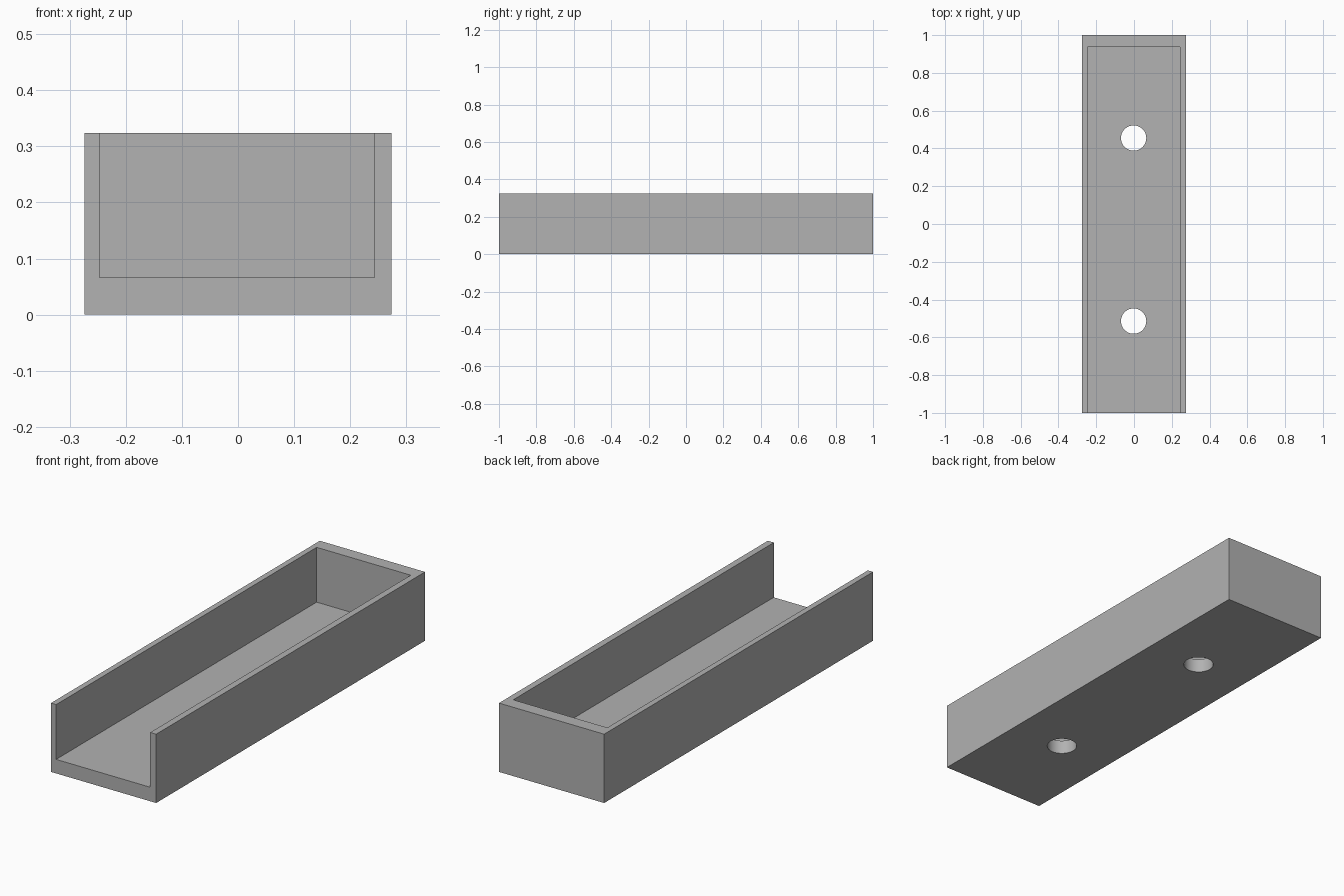
import bpy
import math

default = bpy.data.objects.get("Cube")
if default:
    bpy.data.objects.remove(default, do_unlink=True)

HALF_W, HALF_L, HEIGHT = 0.274, 1.0, 0.324
FLOOR = 0.066
INNER_LEFT, INNER_RIGHT, INNER_BACK = 0.243, -0.247, 0.938
HOLE_RADIUS = 0.067

grey = bpy.data.materials.new("plain grey")
grey.use_nodes = True
colour = (0.445, 0.445, 0.445, 1)
grey.diffuse_color = colour
grey.node_tree.nodes["Principled BSDF"].inputs["Base Color"].default_value = colour


def box(name, low, high):
    centre = [(a + b) / 2 for a, b in zip(low, high)]
    bpy.ops.mesh.primitive_cube_add(size=1, location=centre)
    obj = bpy.context.object
    obj.name = name
    obj.scale = [b - a for a, b in zip(low, high)]
    bpy.ops.object.transform_apply(location=True, rotation=False, scale=True)
    obj.data.materials.append(grey)
    return obj


def cut(target, cutter):
    cutter.hide_render = True
    mod = target.modifiers.new("cut", "BOOLEAN")
    mod.operation = "DIFFERENCE"
    mod.solver = "EXACT"
    mod.object = cutter
    bpy.ops.object.select_all(action="DESELECT")
    target.select_set(True)
    bpy.context.view_layer.objects.active = target
    bpy.ops.object.modifier_apply(modifier=mod.name)
    bpy.data.objects.remove(cutter, do_unlink=True)


# Solid tray body
tray = box("tray", (-HALF_W, -HALF_L, 0), (HALF_W, HALF_L, HEIGHT))

# Channel, open at the top and the front
cut(tray, box("channel_cutter", (INNER_RIGHT, -HALF_L - 0.1, FLOOR),
              (INNER_LEFT, INNER_BACK, HEIGHT + 0.1)))

# Two round mounting holes through the floor
for y in (-0.514, 0.455):
    bpy.ops.mesh.primitive_cylinder_add(vertices=48, radius=HOLE_RADIUS, depth=0.3,
                                        location=(-0.002, y, FLOOR / 2))
    drill = bpy.context.object
    drill.name = "hole_cutter"
    drill.data.materials.append(grey)
    cut(tray, drill)

bpy.ops.object.shade_smooth_by_angle(angle=math.radians(30))
